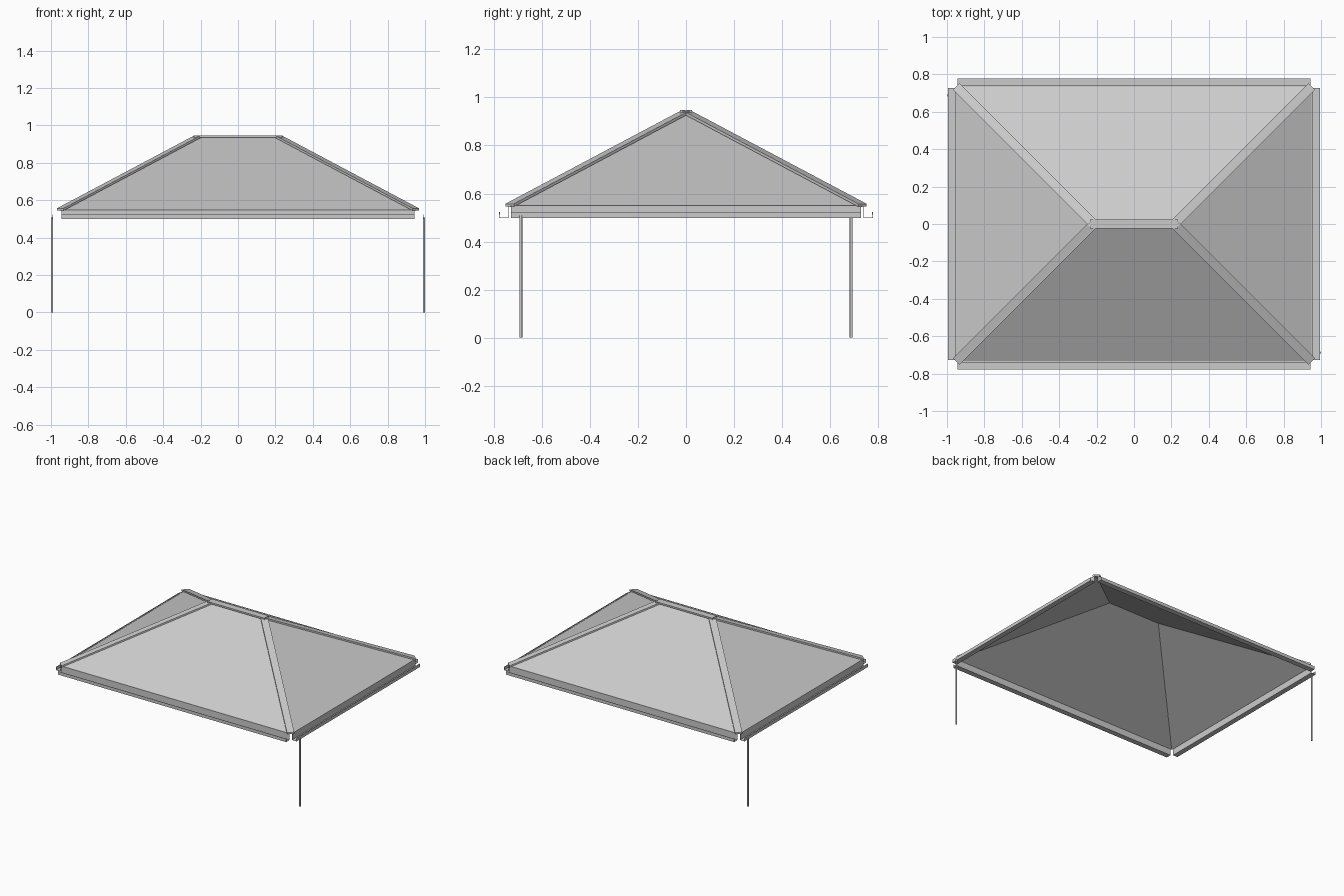
import bpy, bmesh
from mathutils import Vector

if "Cube" in bpy.data.objects:
    bpy.data.objects.remove(bpy.data.objects["Cube"])

grey = bpy.data.materials.new("light_grey_metal")
grey.diffuse_color = (0.6, 0.6, 0.6, 1)
grey.use_nodes = True
grey.node_tree.nodes["Principled BSDF"].inputs["Base Color"].default_value = grey.diffuse_color

EX, EY, EZ = 0.95, 0.735, 0.545      # eave corner
RX, RZ = 0.215, 0.935                # ridge end


def make(name, verts, faces, thickness=0):
    me = bpy.data.meshes.new(name)
    me.from_pydata([tuple(v) for v in verts], [], faces)
    bm = bmesh.new()
    bm.from_mesh(me)
    bmesh.ops.recalc_face_normals(bm, faces=bm.faces)
    bm.to_mesh(me)
    bm.free()
    me.materials.append(grey)
    ob = bpy.data.objects.new(name, me)
    bpy.context.collection.objects.link(ob)
    if thickness:
        mod = ob.modifiers.new("sheet", 'SOLIDIFY')
        mod.thickness = thickness
        mod.offset = 0
    return ob


def strip(name, a, b, width=0.05, t=0.012):
    """Flat capping bar lying on the line a-b, level across its width."""
    a, b = Vector(a), Vector(b)
    side = (b - a).cross(Vector((0, 0, 1))).normalized() * width / 2
    up = Vector((0, 0, t))
    v = [p + s + u for p in (a, b) for s in (-side, side) for u in (Vector(), up)]
    make(name, v, [(0, 1, 3, 2), (4, 6, 7, 5), (0, 4, 5, 1),
                   (2, 3, 7, 6), (0, 2, 6, 4), (1, 5, 7, 3)])


# Hipped roof sheet
make("roof",
     [(-EX, -EY, EZ), (EX, -EY, EZ), (EX, EY, EZ), (-EX, EY, EZ),
      (-RX, 0, RZ), (RX, 0, RZ)],
     [(0, 1, 5, 4), (1, 2, 5), (2, 3, 4, 5), (3, 0, 4)], 0.004)

# Ridge and hip cappings
strip("ridge_cap", (-0.235, 0, RZ), (0.235, 0, RZ))
for sx, nx in ((-1, "left"), (1, "right")):
    for sy, ny in ((-1, "front"), (1, "back")):
        strip(f"hip_cap_{ny}_{nx}", (sx * RX, 0, RZ), (sx * EX, sy * EY, EZ))


# Open gutters: tall inner wall, floor, short outer lip
def gutter(name, wall, lip, half, place):
    prof = [(wall - 0.008, 0.548), (wall, 0.548), (wall, 0.5), (lip, 0.5), (lip, 0.523)]
    v = [place(o, s * half, z) for s in (-1, 1) for o, z in prof]
    n = len(prof)
    make(name, v, [(i, i + 1, n + i + 1, n + i) for i in range(n - 1)], 0.003)


for s, nx, ny in ((-1, "left", "front"), (1, "right", "back")):
    gutter(f"gutter_{ny}", 0.74, 0.777, 0.943, lambda o, l, z: (l, s * o, z))
    gutter(f"gutter_{nx}", 0.957, 0.993, 0.728, lambda o, l, z: (s * o, l, z))

# Downpipes at opposite corners
for name, x, y in (("downpipe_left", -0.994, 0.688), ("downpipe_right", 0.994, -0.688)):
    bpy.ops.mesh.primitive_cylinder_add(vertices=16, radius=0.006, depth=0.508,
                                        location=(x, y, 0.254))
    pipe = bpy.context.object
    pipe.name = name
    pipe.data.materials.append(grey)
    bpy.ops.object.shade_smooth_by_angle()
